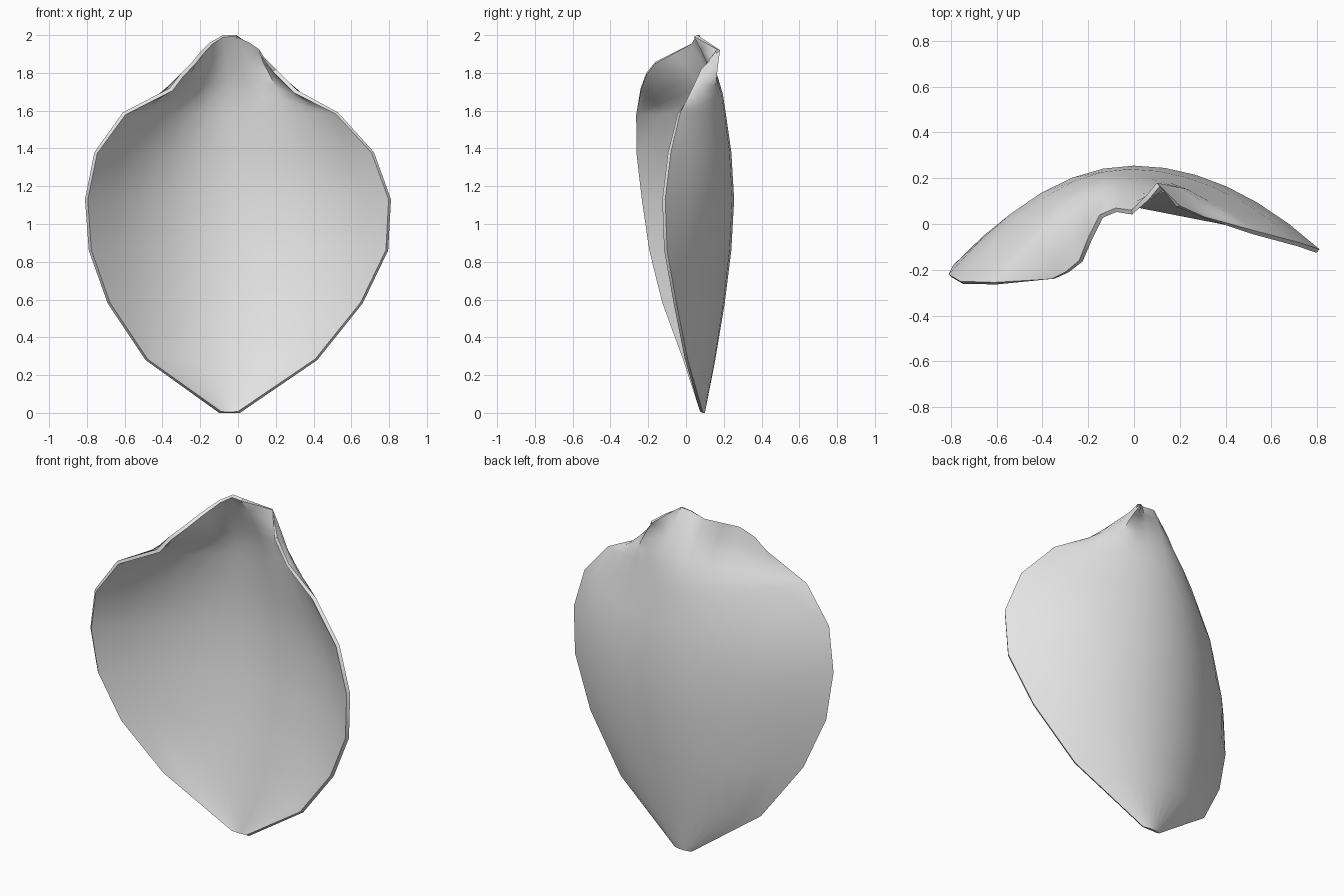
import bpy
import bmesh
from mathutils import Vector

cube = bpy.data.objects.get("Cube")
if cube:
    bpy.data.objects.remove(cube, do_unlink=True)

COLS = 13     # points across the petal
STEPS = 5     # rows between the shoulders and the curled tip

# Cross-sections: height, left x, left y, back y, right x, right y
SECTIONS = [
    (0.00, -0.10, 0.09, 0.10, 0.01, 0.09),
    (0.28, -0.49, 0.00, 0.155, 0.42, 0.01),
    (0.58, -0.69, -0.11, 0.205, 0.66, -0.05),
    (0.86, -0.79, -0.18, 0.24, 0.795, -0.10),
    (1.13, -0.81, -0.22, 0.255, 0.81, -0.11),
    (1.38, -0.76, -0.25, 0.24, 0.72, -0.08),
    (1.59, -0.61, -0.255, 0.21, 0.53, -0.03),
]

# Wavy upper rim, from the right shoulder over the tip to the left shoulder
RIM = [
    (-0.61, -0.255, 1.59), (-0.36, -0.24, 1.72), (-0.30, -0.21, 1.80),
    (-0.24, -0.16, 1.86), (-0.20, -0.06, 1.91), (-0.15, 0.04, 1.96),
    (-0.08, 0.07, 2.0), (-0.01, 0.06, 2.0), (0.05, 0.12, 1.96),
    (0.10, 0.18, 1.92), (0.20, 0.08, 1.82), (0.31, 0.03, 1.71),
    (0.53, -0.03, 1.59),
]


def cross_section(z, lx, ly, back, rx, ry):
    """One bowed row of points, deepest in the middle."""
    row = []
    for i in range(COLS):
        u = 2 * i / (COLS - 1) - 1
        edge = ly if u < 0 else ry
        x = lx + (rx - lx) * (u + 1) / 2
        row.append(Vector((x, back + (edge - back) * u * u, z)))
    return row


def curl(start, end, t):
    """Rise first, then lean towards the rim."""
    p = start.lerp(end, t ** 1.4)
    p.z = start.z + (end.z - start.z) * t ** 0.9
    return p


# Petal surface: bowed rows, then the curled top
rows = [cross_section(*s) for s in SECTIONS]
shoulder = rows[-1]
for k in range(1, STEPS + 1):
    rows.append([curl(a, Vector(b), k / STEPS) for a, b in zip(shoulder, RIM)])

bm = bmesh.new()
grid = [[bm.verts.new(p) for p in row] for row in rows]
for low, high in zip(grid, grid[1:]):
    for i in range(COLS - 1):
        bm.faces.new((low[i], low[i + 1], high[i + 1], high[i]))
bmesh.ops.remove_doubles(bm, verts=bm.verts, dist=0.0005)

mesh = bpy.data.meshes.new("petal")
bm.to_mesh(mesh)
bm.free()
petal = bpy.data.objects.new("petal", mesh)
bpy.context.collection.objects.link(petal)

# Pale grey material
grey = bpy.data.materials.new("pale grey")
grey.use_nodes = True
colour = (0.8, 0.8, 0.8, 1)
grey.diffuse_color = colour
grey.node_tree.nodes["Principled BSDF"].inputs["Base Color"].default_value = colour
mesh.materials.append(grey)

# Thin shell with crisp rim and smooth faces
shell = petal.modifiers.new("shell", "SOLIDIFY")
shell.thickness = 0.02
shell.offset = 1
bpy.ops.object.select_all(action="DESELECT")
petal.select_set(True)
bpy.context.view_layer.objects.active = petal
bpy.ops.object.modifier_apply(modifier=shell.name)
bpy.ops.object.shade_smooth_by_angle(angle=0.7)
